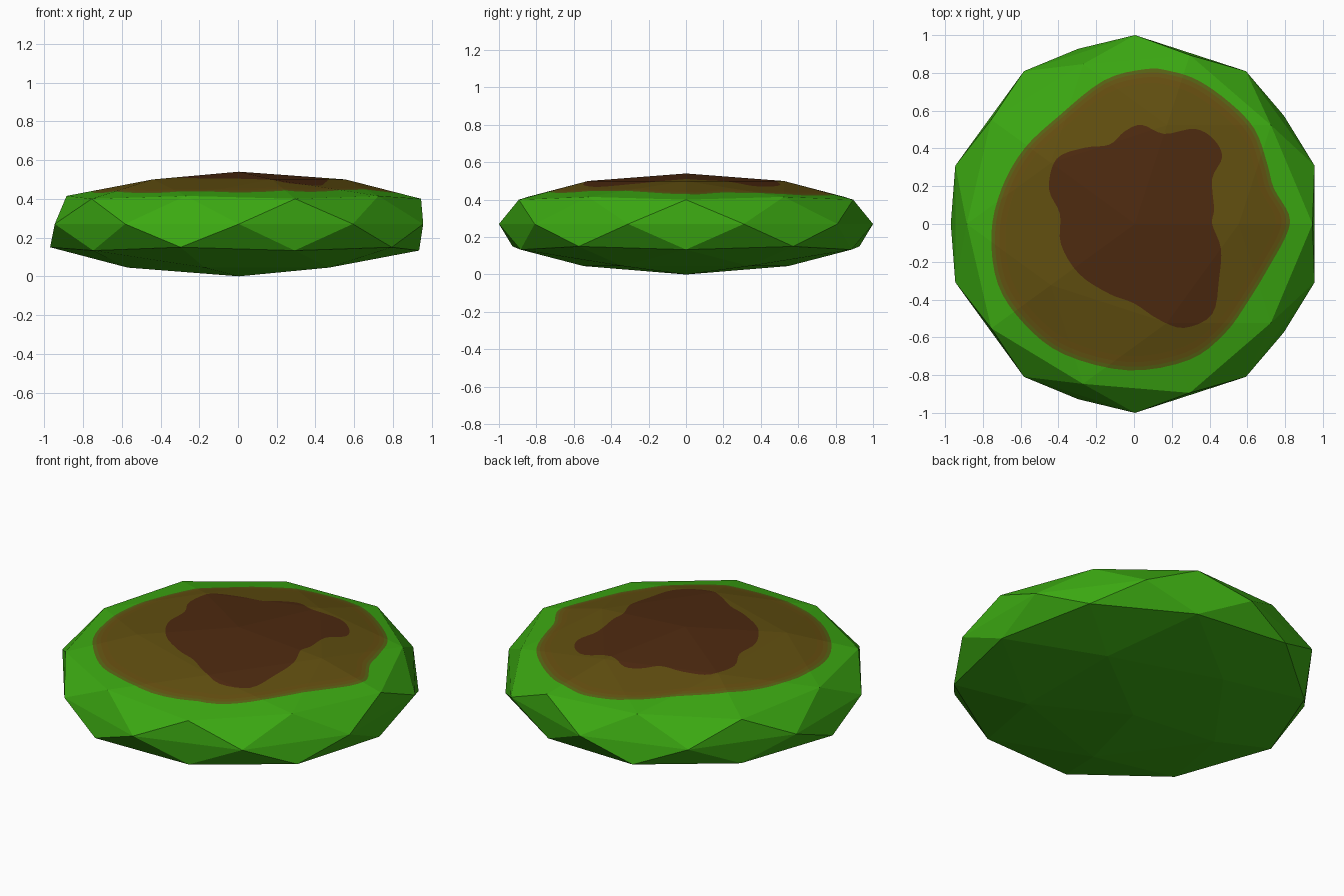
import bpy, bmesh, math
from mathutils import Vector
from mathutils.geometry import delaunay_2d_cdt
from mathutils.bvhtree import BVHTree

if "Cube" in bpy.data.objects:
    bpy.data.objects.remove(bpy.data.objects["Cube"])

# Colours, from the outside in
COLOURS = [("leaf green", (0.045, 0.40, 0.006)),
           ("moss edge", (0.098, 0.125, 0.007)),
           ("rust rim", (0.127, 0.088, 0.006)),
           ("light earth", (0.130, 0.076, 0.005)),
           ("earth brown", (0.120, 0.078, 0.005)),
           ("dark soil", (0.076, 0.023, 0.005))]

# Flattened faceted ball: each ring of five points is (radius, z, start angle)
CX = 0.005
RINGS = [(0.575, 0.045, 36), (0.93, 0.133, 0), (0.975, 0.15, 36),
         (1.0, 0.27, 18), (1.0, 0.27, 54),
         (0.94, 0.40, 0), (0.89, 0.415, 36), (0.55, 0.50, 0)]

# Painted outlines seen from above
EARTH = [(.06, .82), (-.16, .76), (-.40, .57), (-.58, .40), (-.70, .19), (-.755, -.05),
         (-.72, -.32), (-.58, -.53), (-.37, -.69), (-.03, -.775), (.29, -.72), (.48, -.58),
         (.61, -.40), (.73, -.20), (.81, -.05), (.82, .05), (.74, .19), (.705, .32),
         (.64, .50), (.51, .64), (.34, .76), (.19, .81)]
SOIL = [(.04, .525), (.16, .477), (.32, .504), (.42, .45), (.467, .355), (.414, .24),
        (.424, .08), (.414, 0), (.46, -.13), (.45, -.29), (.414, -.477), (.265, -.55),
        (.13, -.505), (0, -.42), (-.13, -.37), (-.29, -.265), (-.387, -.106),
        (-.392, .053), (-.45, .186), (-.41, .345), (-.265, .403), (-.13, .42), (-.05, .49)]


def smooth_loop(pts, scale=1.0, steps=4):
    """Closed Catmull-Rom curve through pts, shrunk about the middle."""
    mid, out, n = Vector((0.02, 0.02)), [], len(pts)
    p = [mid + (Vector(q) - mid) * scale for q in pts]
    for i in range(n):
        a, b, c, d = p[i - 1], p[i], p[(i + 1) % n], p[(i + 2) % n]
        for s in range(steps):
            t = s / steps
            out.append(0.5 * (2 * b + (c - a) * t + (2 * a - 5 * b + 4 * c - d) * t * t
                              + (3 * b - a - 3 * c + d) * t ** 3))
    return out


def inside(p, loop):
    hit = False
    for a, b in zip(loop, loop[1:] + loop[:1]):
        if (a.y > p.y) != (b.y > p.y) and p.x < a.x + (p.y - a.y) * (b.x - a.x) / (b.y - a.y):
            hit = not hit
    return hit


# Faceted body: the convex hull of the rings and both poles
bm = bmesh.new()
bm.verts.new((CX, 0, 0))
bm.verts.new((CX, 0, 0.54))
for r, z, start in RINGS:
    for k in range(5):
        a = math.radians(start + 72 * k)
        bm.verts.new((CX + r * math.cos(a), r * math.sin(a), z))
bmesh.ops.convex_hull(bm, input=bm.verts)
bmesh.ops.recalc_face_normals(bm, faces=bm.faces)

# Cut the painted outlines into the top cap, keeping its facets
bm.verts.ensure_lookup_table()
bm.verts.index_update()
tree = BVHTree.FromBMesh(bm)
cap = [f for f in bm.faces if all(v.co.z > 0.38 for v in f.verts)]
cap_verts = list({v for f in cap for v in f.verts})
slot = {v: i for i, v in enumerate(cap_verts)}
points = [v.co.xy for v in cap_verts]
edges = [(slot[e.verts[0]], slot[e.verts[1]]) for e in {e for f in cap for e in f.edges}]
loops = [smooth_loop(EARTH, s) for s in (1.0, 0.975, 0.945, 0.905)] + [smooth_loop(SOIL)]
for loop in loops:
    base, n = len(points), len(loop)
    points += loop
    edges += [(base + i, base + (i + 1) % n) for i in range(n)]
flat_pts, _, tris, origins, _, _ = delaunay_2d_cdt(points, edges, [], 0, 1e-6)
bmesh.ops.delete(bm, geom=cap, context='FACES_ONLY')
new = []
for p, src in zip(flat_pts, origins):
    rim = [i for i in src if i < len(cap_verts)]
    if rim and cap_verts[rim[0]].is_valid:
        new.append(cap_verts[rim[0]])
    else:
        hit = tree.ray_cast(Vector((p.x, p.y, 2)), Vector((0, 0, -1)))[0]
        new.append(bm.verts.new(hit))
for t in tris:
    f = bm.faces.new([new[i] for i in t])
    c = f.calc_center_median().xy
    f.material_index = max([0] + [i + 1 for i, l in enumerate(loops) if inside(c, l)])

mesh = bpy.data.meshes.new("mossy_stone")
bm.to_mesh(mesh)
bm.free()
for name, rgb in COLOURS:
    m = bpy.data.materials.new(name)
    m.diffuse_color = (*rgb, 1)
    m.use_nodes = True
    m.node_tree.nodes["Principled BSDF"].inputs["Base Color"].default_value = m.diffuse_color
    mesh.materials.append(m)
bpy.context.collection.objects.link(bpy.data.objects.new("mossy_stone", mesh))
